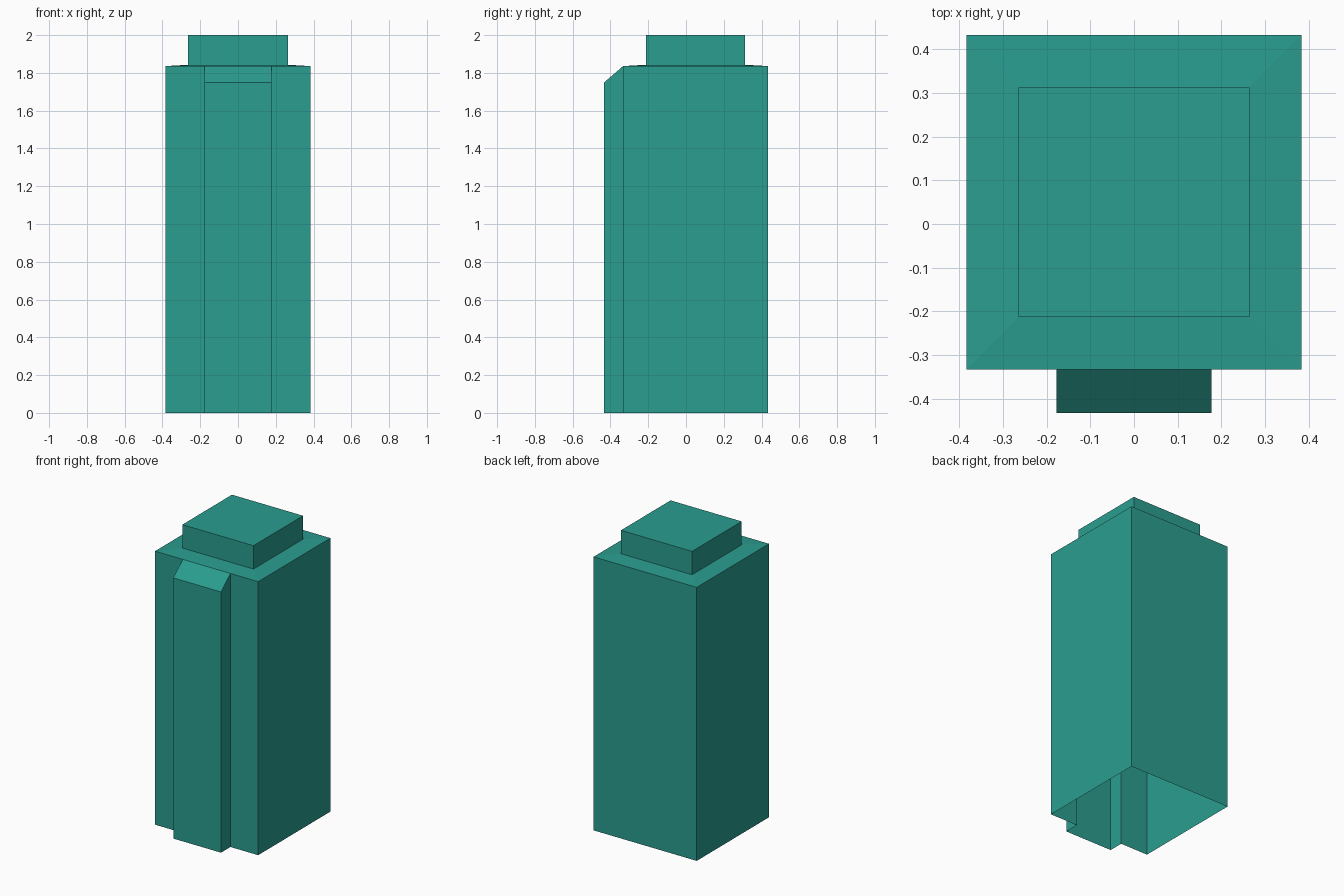
import bpy, bmesh

if "Cube" in bpy.data.objects:
    bpy.data.objects.remove(bpy.data.objects["Cube"])

teal = bpy.data.materials.new("teal")
teal.diffuse_color = (0.0232, 0.337, 0.275, 1)
teal.use_nodes = True
teal.node_tree.nodes["Principled BSDF"].inputs["Base Color"].default_value = teal.diffuse_color

HALF, RIB, CAP = 0.383, 0.177, 0.264      # half widths
BACK, FRONT, RIB_FRONT = 0.433, -0.333, -0.433
CAP_FRONT, CAP_BACK = -0.213, 0.313
RIB_Z, EAVE_Z, CAP_Z, TOP_Z = 1.75, 1.836, 1.843, 2.0


def rect(hw, y0, y1, z):
    return [(-hw, y0, z), (hw, y0, z), (hw, y1, z), (-hw, y1, z)]


def ring(bm, pts):
    return [bm.verts.new(p) for p in pts]


def bridge(bm, low, high):
    n = len(low)
    for i in range(n):
        j = (i + 1) % n
        bm.faces.new((low[i], low[j], high[j], high[i]))


def finish(bm, name):
    bmesh.ops.remove_doubles(bm, verts=bm.verts, dist=1e-5)
    mesh = bpy.data.meshes.new(name)
    bm.to_mesh(mesh)
    bm.free()
    mesh.materials.append(teal)
    bpy.context.collection.objects.link(bpy.data.objects.new(name, mesh))


# Hollow shaft with open bottom and a chamfered front rib
outline = [(-HALF, FRONT), (-RIB, FRONT), (-RIB, RIB_FRONT), (RIB, RIB_FRONT),
           (RIB, FRONT), (HALF, FRONT), (HALF, BACK), (-HALF, BACK)]
bm = bmesh.new()
low = ring(bm, [(x, y, 0) for x, y in outline])
high = ring(bm, [(x, y, RIB_Z if y == RIB_FRONT else EAVE_Z) for x, y in outline])
bridge(bm, low, high)
bm.faces.new((high[1], high[2], high[3], high[4]))   # sloped rib top
finish(bm, "shaft")

# Slightly sloped shoulder and raised cap
bm = bmesh.new()
rings = [ring(bm, rect(HALF, FRONT, BACK, EAVE_Z)),
         ring(bm, rect(CAP, CAP_FRONT, CAP_BACK, CAP_Z)),
         ring(bm, rect(CAP, CAP_FRONT, CAP_BACK, TOP_Z))]
for a, b in zip(rings, rings[1:]):
    bridge(bm, a, b)
bm.faces.new(rings[-1])
finish(bm, "shoulder_and_cap")
